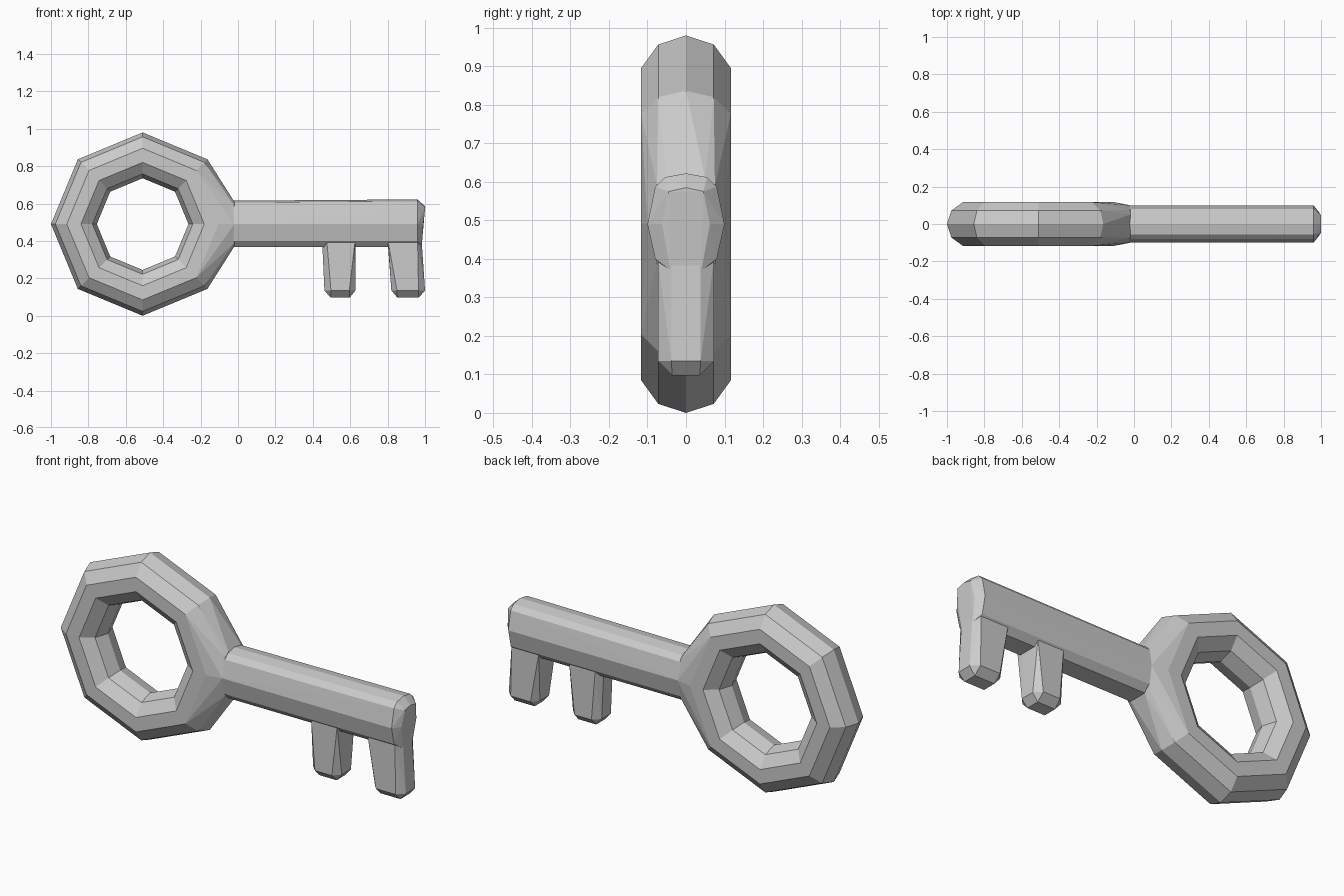
import bpy, bmesh
from math import sin, cos, pi

if "Cube" in bpy.data.objects:
    bpy.data.objects.remove(bpy.data.objects["Cube"])

CX, CZ, R, r = -0.51, 0.49, 0.3675, 0.1225   # ring centre and radii


def finish(name, bm):
    bmesh.ops.recalc_face_normals(bm, faces=bm.faces[:])
    me = bpy.data.meshes.new(name)
    bm.to_mesh(me)
    bm.free()
    ob = bpy.data.objects.new(name, me)
    bpy.context.collection.objects.link(ob)
    return ob


def hull(name, pts):
    """Convex flat-faced solid around the points."""
    bm = bmesh.new()
    vs = [bm.verts.new(p) for p in pts]
    res = bmesh.ops.convex_hull(bm, input=vs)
    junk = {v for v in res["geom_interior"] + res["geom_unused"]
            if isinstance(v, bmesh.types.BMVert)}
    bmesh.ops.delete(bm, geom=list(junk), context='VERTS')
    bmesh.ops.dissolve_limit(bm, angle_limit=0.01, verts=bm.verts[:], edges=bm.edges[:])
    return finish(name, bm)


def both(pts):
    """Mirror points across y = 0."""
    return [(x, s * y, z) for x, y, z in pts for s in (1, -1)]


def ring_point(i, k):
    a, b = i * pi / 4, k * pi / 5
    d = R + r * cos(b)
    return (CX + d * cos(a), r * sin(b), CZ + d * sin(a))


# Bow: 8-sided ring with a 10-sided section, open where the neck covers it
bm = bmesh.new()
grid = [[bm.verts.new(ring_point(i, k)) for k in range(10)] for i in range(8)]
for i in range(8):
    for k in range(10):
        if i in (0, 7) and k in (8, 9, 0, 1):
            continue
        j, m = (i + 1) % 8, (k + 1) % 10
        bm.faces.new((grid[i][k], grid[j][k], grid[j][m], grid[i][m]))
finish("bow_ring", bm)

# Neck: the two ring segments beside the shaft, swollen out to meet it
for sign, name in ((1, "neck_upper"), (-1, "neck_lower")):
    pts = [ring_point(i * sign, k) for i in (0, 1) for k in (-2, -1, 0, 1, 2)]
    pts += both([(-0.02, 0.1, CZ), (-0.02, 0.075, CZ + sign * 0.1),
                 (-0.02, 0.05, CZ + sign * 0.12)])
    hull(name, pts)

# Shaft: rounded bar with a bevelled tip
profile = [(0, .615), (.055, .605), (.08, .58), (.1, .49), (.08, .40), (.05, .367)]
shaft = [(-0.06, y, z) for y, z in profile]
shaft += [(0.96, y, z + (0.007 if z > .55 else 0)) for y, z in profile]
tip = [(1.0, 0, .585), (1.0, .045, .575), (.99, .062, .49), (.982, .04, .37)]
hull("shaft", both(shaft + tip))


def tooth(name, top, bottom, foot):
    """Tapered bit: octagonal plan, bevelled foot; each level is (x0, x1, inset0, inset1)."""
    pts = []
    for z, (x0, x1, i0, i1) in ((.40, top), (.135, bottom)):
        pts += [(x0, .038, z), (x0 + i0, .073, z), (x1 - i1, .073, z), (x1, .038, z)]
    pts += [(x, .036, .097) for x in foot]
    hull(name, both(pts))


# Bits
tooth("tooth_inner", (.45, .628, .025, .002), (.462, .628, .035, .033), (.495, .597))
tooth("tooth_outer", (.80, .982, .002, .022), (.82, 1.0, .03, .035), (.852, .967))
